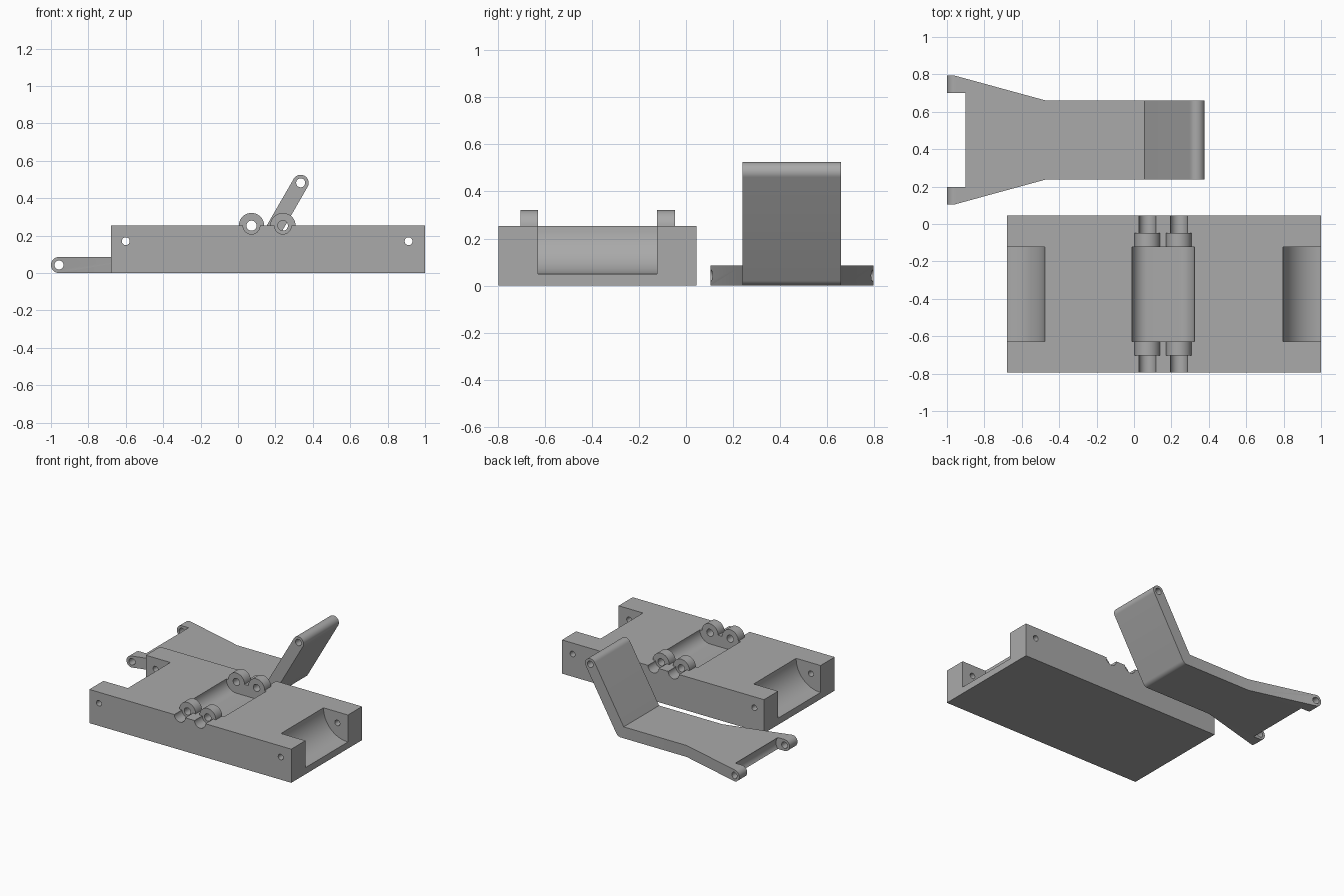
import bpy, bmesh, math

if "Cube" in bpy.data.objects:
    bpy.data.objects.remove(bpy.data.objects["Cube"])

grey = bpy.data.materials.new("plain grey")
grey.diffuse_color = (0.4, 0.4, 0.4, 1)
grey.use_nodes = True
grey.node_tree.nodes["Principled BSDF"].inputs["Base Color"].default_value = grey.diffuse_color


def arc(cx, cz, r, a0, a1, n=16):
    return [(cx + r * math.cos(math.radians(a0 + (a1 - a0) * i / n)),
             cz + r * math.sin(math.radians(a0 + (a1 - a0) * i / n))) for i in range(n + 1)]


def prism(name, pts, lo, hi, axis="y"):
    """Extrude an (x, z) profile along y, or an (x, y) profile along z."""
    bm = bmesh.new()
    face = bm.faces.new([bm.verts.new((a, lo, b) if axis == "y" else (a, b, lo)) for a, b in pts])
    ext = bmesh.ops.extrude_face_region(bm, geom=[face])
    move = (0, hi - lo, 0) if axis == "y" else (0, 0, hi - lo)
    bmesh.ops.translate(bm, vec=move, verts=[v for v in ext["geom"] if isinstance(v, bmesh.types.BMVert)])
    bmesh.ops.recalc_face_normals(bm, faces=bm.faces)
    mesh = bpy.data.meshes.new(name)
    bm.to_mesh(mesh)
    bm.free()
    mesh.materials.append(grey)
    ob = bpy.data.objects.new(name, mesh)
    bpy.context.collection.objects.link(ob)
    return ob


def rod(x, z, r, lo, hi, n=40):
    return prism("rod", arc(x, z, r, 0, 360, n)[:-1], lo, hi)


def combine(ob, tool, op="DIFFERENCE"):
    mod = ob.modifiers.new("cut", "BOOLEAN")
    mod.object, mod.operation, mod.solver = tool, op, "EXACT"
    deps = bpy.context.evaluated_depsgraph_get()
    mesh = bpy.data.meshes.new_from_object(ob.evaluated_get(deps))
    ob.modifiers.clear()
    ob.data = mesh
    bpy.data.objects.remove(tool)


# Base block
MID, TOP = -0.375, 0.253
HALF, POCKET, RING = 0.42, 0.2525, 0.328
X0, X1 = -0.68, 1.0
base = prism("base_block", [(X0, 0), (X1, 0), (X1, TOP), (X0, TOP)], MID - HALF, MID + HALF)

# Quarter-round pockets at both ends, and pin holes through their walls
for x, pin in ((X0, -0.60), (X1, 0.912)):
    combine(base, rod(x, TOP, 0.203, MID - POCKET, MID + POCKET, 64))
    combine(base, rod(pin, 0.17, 0.021, -1, 0.5))

# Central trough with rounded sides
HINGES = (0.072, 0.240)
trough = arc(HINGES[0], TOP, 0.084, 90, 270, 24) + arc(HINGES[1], TOP, 0.084, -90, 90, 24)
combine(base, prism("trough", trough, MID - POCKET, MID + POCKET))

# Access grooves, hinge rings and hinge bores
for x in HINGES:
    for s in (-1, 1):
        lo, hi = sorted((MID + s * RING, MID + s * 0.5))
        combine(base, rod(x, TOP, 0.045, lo, hi))
for x in HINGES:
    for s in (-1, 1):
        lo, hi = sorted((MID + s * POCKET, MID + s * RING))
        combine(base, rod(x, TOP, 0.068, lo, hi), "UNION")
for x in HINGES:
    combine(base, rod(x, TOP, 0.027, -1, 0.5))

# Bent arm: side profile trimmed by its plan outline
R, AY = 0.043, 0.449
LUG, TIP = (-0.957, R), (0.335, 0.482)
side = (arc(*LUG, R, 90, 270, 24) + arc(0.0815, R, R, 270, 330, 10)
        + arc(*TIP, R, -30, 150, 24) + [(0.0567, 2 * R)])
arm = prism("bent_arm", side, AY - 0.4, AY + 0.4)
half = [(-1.1, 0.346), (-0.965, 0.346), (-0.467, 0.21), (0.6, 0.21)]
plan = [(x, AY + y) for x, y in half] + [(x, AY - y) for x, y in reversed(half)]
combine(arm, prism("plan", plan, -0.2, 0.8, "z"), "INTERSECT")

# Rounded gap between the lugs, and pin holes at both ends
combine(arm, rod(*LUG, 0.07, AY - 0.252, AY + 0.252, 64))
for x, z in (LUG, TIP):
    combine(arm, rod(x, z, 0.024, 0, 1))

# Smooth curved surfaces, keep edges sharp
for ob in (base, arm):
    bpy.ops.object.select_all(action="DESELECT")
    ob.select_set(True)
    bpy.context.view_layer.objects.active = ob
    bpy.ops.object.shade_smooth_by_angle(angle=math.radians(28))
